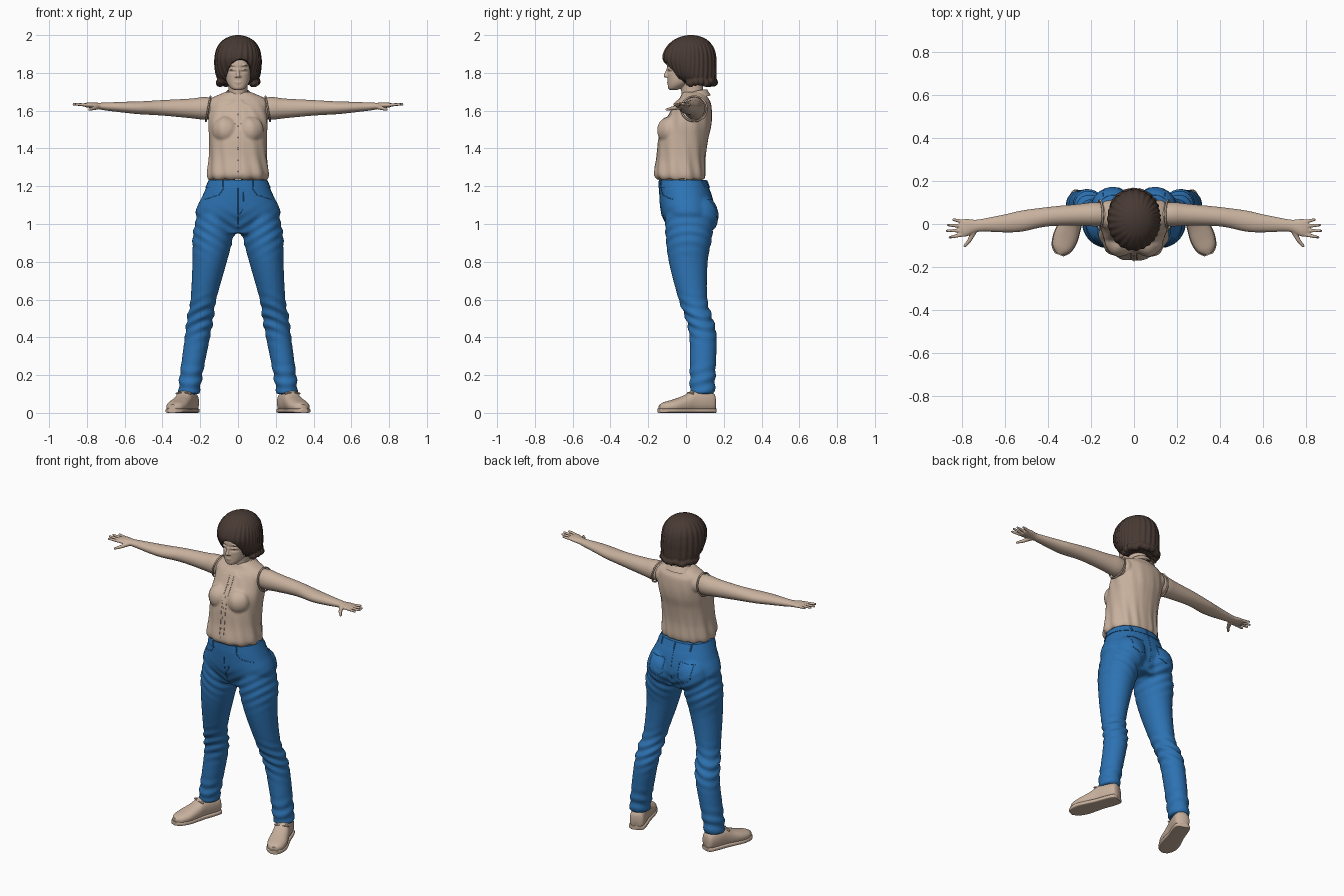
import bpy, bmesh, math
from mathutils import Matrix, Vector
from mathutils.bvhtree import BVHTree

if "Cube" in bpy.data.objects:
    bpy.data.objects.remove(bpy.data.objects["Cube"], do_unlink=True)
SIDES = (1, -1)


def material(name, colour):
    m = bpy.data.materials.new(name)
    m.use_nodes = True
    m.diffuse_color = (*colour, 1)
    bsdf = next(n for n in m.node_tree.nodes if n.type == 'BSDF_PRINCIPLED')
    bsdf.inputs["Base Color"].default_value = (*colour, 1)
    bsdf.inputs["Roughness"].default_value = 0.8
    return m


BEIGE = material("beige", (0.58, 0.44, 0.34))
BLUE = material("denim_blue", (0.026, 0.17, 0.45))
BROWN = material("dark_brown", (0.065, 0.042, 0.034))


def loft(bm, rows, axis='Z', side=1, power=2, seg=36, steps=6):
    """Skin smooth sections; a row is (along axis, centre u, centre v, radius u, radius v)."""
    rings = []
    for i in range(len(rows) - 1):
        p0, p1, p2, p3 = (rows[min(max(i + k, 0), len(rows) - 1)] for k in (-1, 0, 1, 2))
        for s in range(steps + (i == len(rows) - 2)):
            t = s / steps
            a, u, v, ru, rv = (
                0.5 * (2 * q1 + (q2 - q0) * t + (2 * q0 - 5 * q1 + 4 * q2 - q3) * t * t
                       + (3 * q1 - q0 - 3 * q2 + q3) * t ** 3)
                for q0, q1, q2, q3 in zip(p0, p1, p2, p3))
            ring = []
            for k in range(seg):
                c, n = math.cos(math.tau * k / seg), math.sin(math.tau * k / seg)
                x = u + max(ru, .002) * math.copysign(abs(c) ** (2 / power), c)
                y = v + max(rv, .002) * math.copysign(abs(n) ** (2 / power), n)
                co = {'X': (a, x, y), 'Y': (x, a, y), 'Z': (x, y, a)}[axis]
                ring.append(bm.verts.new((co[0] * side, co[1], co[2])))
            rings.append(ring)
    for r, q in zip(rings, rings[1:]):
        for k in range(seg):
            bm.faces.new((r[k], r[(k + 1) % seg], q[(k + 1) % seg], q[k]))
    bm.faces.new(rings[0])
    bm.faces.new(rings[-1])


def ball(bm, loc, radii, tilt=0):
    m = Matrix.Translation(loc) @ Matrix.Rotation(tilt, 4, 'Y') @ Matrix.Diagonal((*radii, 1))
    bmesh.ops.create_icosphere(bm, subdivisions=3, radius=1, matrix=m)


def tube(bm, a, b, ra, rb):
    a, b = Vector(a), Vector(b)
    turn = (b - a).to_track_quat('Z', 'Y').to_matrix().to_4x4()
    bmesh.ops.create_cone(bm, cap_ends=True, segments=12, radius1=ra, radius2=rb,
                          depth=(b - a).length, matrix=Matrix.Translation((a + b) / 2) @ turn)
    ball(bm, a, (ra,) * 3)
    ball(bm, b, (rb,) * 3)


def bake(ob, mat):
    bpy.context.view_layer.update()
    deps = bpy.context.evaluated_depsgraph_get()
    me = bpy.data.meshes.new_from_object(ob.evaluated_get(deps), depsgraph=deps)
    ob.modifiers.clear()
    ob.data = me
    me.materials.clear()
    me.materials.append(mat)
    me.shade_smooth()
    me.set_sharp_from_angle(angle=math.radians(50))


def finish(name, bm, mat, voxel=0, ripple=None, smooth=3):
    """Make an object; with a voxel size, melt its pieces into one skin and ripple it."""
    bmesh.ops.recalc_face_normals(bm, faces=bm.faces)
    me = bpy.data.meshes.new(name)
    bm.to_mesh(me)
    bm.free()
    ob = bpy.data.objects.new(name, me)
    bpy.context.collection.objects.link(ob)
    if voxel:
        rm = ob.modifiers.new("Melt", 'REMESH')
        rm.mode, rm.voxel_size = 'VOXEL', voxel
        sm = ob.modifiers.new("Soften", 'SMOOTH')
        sm.factor, sm.iterations = 0.5, smooth
    bake(ob, mat)
    if ripple:
        moved = [v.co + v.normal * ripple(*v.co) for v in ob.data.vertices]
        for v, co in zip(ob.data.vertices, moved):
            v.co = co
        ob.data.update()
    return ob


def seam(name, target, pts, back=False, radius=.002):
    """Thin cord laid on a surface along (x, z) points."""
    me = target.data
    tree = BVHTree.FromPolygons([v.co for v in me.vertices], [p.vertices for p in me.polygons])
    d = -1 if back else 1
    hits = []
    for a, b in zip(pts, pts[1:]):
        for s in range(9):
            x, z = (a[k] + (b[k] - a[k]) * s / 8 for k in (0, 1))
            hit = tree.ray_cast(Vector((x, -d, z)), Vector((0, d, 0)))[0]
            if hit:
                hits.append(hit)
    cord(name, hits, radius, me.materials[0])


def cord(name, pts, radius, mat, cyclic=False):
    cu = bpy.data.curves.new(name, 'CURVE')
    cu.dimensions, cu.bevel_depth, cu.bevel_resolution = '3D', radius, 1
    sp = cu.splines.new('POLY')
    sp.points.add(len(pts) - 1)
    for p, co in zip(sp.points, pts):
        p.co = (*co, 1)
    sp.use_cyclic_u = cyclic
    cu.materials.append(mat)
    bpy.context.collection.objects.link(bpy.data.objects.new(name, cu))


def bump(x, centre, width):
    return math.exp(-((x - centre) / width) ** 2)


# Jeans: hips, seat and two legs melted together, creased at knee, hem and hip
bm = bmesh.new()
loft(bm, [(1.225, 0, -.018, .153, .123), (1.15, 0, -.002, .188, .138),
          (1.05, 0, .012, .225, .14), (.95, 0, .02, .16, .1)], power=2.2)
for s in SIDES:
    loft(bm, [(1.1, .11, .01, .09, .12), (.95, .13, .016, .108, .124), (.8, .15, .012, .091, .103),
              (.6, .183, .037, .068, .076), (.5, .2, .07, .07, .071), (.4, .215, .09, .067, .072),
              (.2, .248, .088, .06, .068), (.1, .26, .086, .057, .066)], side=s)
    ball(bm, (s * .1, .075, 1.045), (.1, .098, .11))
jeans = finish("jeans", bm, BLUE, .009, lambda x, y, z:
               .005 * bump(z, .5, .09) * math.sin(z * 120 + abs(x) * 50 + y * 25)
               + .004 * bump(z, .17, .07) * math.sin(z * 95 - y * 30)
               + .003 * bump(z, .96, .09) * math.sin(z * 110 - abs(x) * 70))

# Waistband, belt loops and stitched seams
bm = bmesh.new()
loft(bm, [(1.19, 0, -.011, .174, .135), (1.232, 0, -.018, .156, .126)], power=2.2)
band = finish("waistband", bm, BLUE)
for x, back in ((.08, False), (-.08, False), (.1, True), (-.1, True), (0, True)):
    seam("belt_loop", band, [(x, 1.18), (x, 1.229)], back, .005)
seam("fly_seam", jeans, [(0, 1.19), (0, .98)])
seam("fly_stitch", jeans, [(.03, 1.19), (.028, 1.08), (0, 1.04)])
seam("seat_seam", jeans, [(0, 1.19), (0, .98)], True)
for s in SIDES:
    seam("front_pocket", jeans, [(s * .075, 1.19), (s * .1, 1.155), (s * .18, 1.13)])
    seam("back_pocket", jeans, [(s * x, z) for x, z in (
        (.05, 1.13), (.055, 1.04), (.095, 1.02), (.14, 1.04), (.145, 1.13), (.05, 1.13))], True)

# Sleeveless shirt: torso, bust and shoulders, with soft hanging folds
bm = bmesh.new()
loft(bm, [(1.235, 0, -.028, .156, .124), (1.265, 0, -.033, .163, .137), (1.35, 0, -.026, .153, .13),
          (1.45, 0, -.014, .152, .132), (1.52, 0, .004, .156, .13), (1.58, 0, .024, .156, .114),
          (1.64, 0, .038, .152, .094), (1.665, 0, .042, .142, .076), (1.685, 0, .042, .1, .066),
          (1.7, 0, .04, .065, .055)], power=2.25)
for s in SIDES:
    ball(bm, (s * .065, -.082, 1.495), (.07, .07, .075))
    ball(bm, (s * .122, .042, 1.612), (.04, .07, .062))
shirt = finish("shirt", bm, BEIGE, .007, lambda x, y, z:
               .004 * math.sin(13 * math.atan2(x, -y) + 14 * z) * min(1, abs(x) * 12)
               * (bump(z, 1.27, .14) + .5 * bump(z, 1.55, .08)))
for s in SIDES:
    seam("placket_edge", shirt, [(s * .014, 1.245), (s * .014, 1.63)])
    cord("armhole", [(s * (.158 - .012 * math.sin(a)), .043 + .068 * math.cos(a),
                      1.61 + .066 * math.sin(a))
                     for a in (math.tau * k / 32 for k in range(32))], .005, BEIGE, True)
for k in range(6):
    seam("button", shirt, [(-.002, 1.28 + k * .06), (.002, 1.28 + k * .06)], radius=.005)

# Folded collar, open and pointed at the front
bm = bmesh.new()
pairs = []
for k in range(41):
    a = -2.95 + 5.9 * k / 40
    f = (1 - math.cos(a)) / 2
    tip = bump(abs(a), 2.6, .3)
    pairs.append([bm.verts.new(p) for p in (
        (.062 * math.sin(a), .036 + .076 * math.cos(a), 1.712 - .052 * f * f),
        ((.098 + .02 * tip) * math.sin(a), .038 + (.094 + .02 * tip) * math.cos(a),
         1.68 - .03 * f - .024 * tip))])
for p, q in zip(pairs, pairs[1:]):
    bm.faces.new((p[0], q[0], q[1], p[1]))
grown = bmesh.ops.solidify(bm, geom=bm.faces[:], thickness=.008)
finish("collar", bm, BEIGE)

# Arms with palms, fingers and thumbs
for s, label in zip(SIDES, ("left", "right")):
    bm = bmesh.new()
    loft(bm, [(.11, .043, 1.61, .05, .056), (.18, .045, 1.612, .056, .06), (.25, .043, 1.612, .051, .052),
              (.4, .034, 1.615, .045, .041), (.52, .014, 1.615, .049, .034), (.6, .003, 1.618, .042, .029),
              (.7, -.005, 1.622, .03, .021), (.74, -.01, 1.625, .03, .017),
              (.78, -.017, 1.629, .041, .015), (.81, -.02, 1.63, .039, .011)], 'X', s)
    for base, reach, tip in ((.012, .84, .02), (-.009, .865, -.005), (-.03, .87, -.032), (-.05, .858, -.062)):
        tube(bm, (s * .8, base, 1.63), (s * reach, tip, 1.634), .0095, .0065)
    tube(bm, (s * .742, -.03, 1.62), (s * .765, -.075, 1.612), .014, .01)
    tube(bm, (s * .765, -.075, 1.612), (s * .787, -.102, 1.606), .01, .007)
    finish(label + "_arm", bm, BEIGE, .004, smooth=2)

# Head and neck, with nose, lips and eyes
bm = bmesh.new()
loft(bm, [(1.709, 0, -.068, .018, .018), (1.72, 0, -.058, .038, .037), (1.75, 0, -.034, .059, .063),
          (1.8, 0, -.01, .07, .089), (1.86, 0, .002, .076, .101), (1.92, 0, .012, .072, .085),
          (1.965, 0, .02, .04, .045)], power=2.15)
loft(bm, [(1.62, 0, .04, .056, .06), (1.69, 0, .034, .05, .058), (1.8, 0, .025, .052, .06)])
tube(bm, (0, -.094, 1.825), (0, -.108, 1.785), .007, .0105)
ball(bm, (0, -.092, 1.75), (.02, .009, .005))
ball(bm, (0, -.09, 1.741), (.017, .009, .005))
for s in SIDES:
    ball(bm, (s * .011, -.098, 1.781), (.008, .009, .006))
    ball(bm, (s * .031, -.084, 1.818), (.015, .012, .008))
    ball(bm, (s * .032, -.088, 1.842), (.02, .01, .005), s * .1)
finish("head", bm, BEIGE, .0035, lambda x, y, z:
       -.006 * bump(abs(x), .032, .02) * (bump(z, 1.829, .006) + bump(z, 1.806, .007))
       if y < -.04 else 0, 2)

# Bobbed hair with curled ends, opened around the face
bm = bmesh.new()
loft(bm, [(1.74, 0, .072, .094, .08), (1.78, 0, .047, .114, .114), (1.83, 0, .028, .123, .133),
          (1.88, 0, .018, .123, .142), (1.93, 0, .02, .112, .128), (1.97, 0, .024, .084, .094),
          (1.992, 0, .026, .046, .052), (2, 0, .026, .012, .014)], seg=48)
for k in range(13):
    a = -2 + 4 * k / 12
    ball(bm, (.096 * math.sin(a), .06 + .088 * math.cos(a), 1.752 + .006 * math.cos(k * 2.4)),
         (.023, .023, .022))
hair = finish("hair", bm, BROWN, .005, lambda x, y, z:
              .0022 * math.sin(26 * math.atan2(x - .03, y - .02) + 9 * z) * min(1, (2 - z) * 14))
bm = bmesh.new()
ball(bm, (.004, -.14, 1.765), (.078, .15, .112), .22)
cutter = finish("face_opening_cutter", bm, BROWN)
cutter.hide_render = True
cut = hair.modifiers.new("Face opening", 'BOOLEAN')
cut.operation, cut.object, cut.solver = 'DIFFERENCE', cutter, 'EXACT'
bake(hair, BROWN)
bpy.data.objects.remove(cutter, do_unlink=True)

# Shoes turned outward, with flat soles and laces
SHOE = [(.062, 0, .05, .024, .038), (.048, 0, .055, .042, .054), (0, 0, .06, .047, .06),
        (-.06, 0, .059, .047, .059), (-.11, 0, .046, .052, .046), (-.17, 0, .036, .056, .035),
        (-.22, 0, .03, .044, .027), (-.247, 0, .026, .018, .018)]
for s, label in zip(SIDES, ("left", "right")):
    stand = Matrix.Translation((s * .262, .093, 0)) @ Matrix.Rotation(s * math.radians(20), 4, 'Z')
    upper, sole, laces = bmesh.new(), bmesh.new(), bmesh.new()
    loft(upper, SHOE, 'Y', power=2.3)
    loft(sole, [(a * 1.02, 0, .012, w + .003, .012) for a, u, v, w, h in SHOE], 'Y', power=5)
    for k in range(4):
        y, z = -.055 - k * .02, .116 - k * .009
        for d in SIDES:
            tube(laces, (d * .026, y, z - .009), (-d * .026, y - .016, z - .016), .004, .004)
    for d in SIDES:
        tube(laces, (0, -.055, .117), (d * .04, -.075, .103), .004, .005)
        tube(laces, (d * .04, -.075, .103), (d * .012, -.085, .107), .005, .003)
    for part, piece in (("shoe", upper), ("sole", sole), ("laces", laces)):
        piece.transform(stand)
        finish(label + "_" + part, piece, BEIGE)
